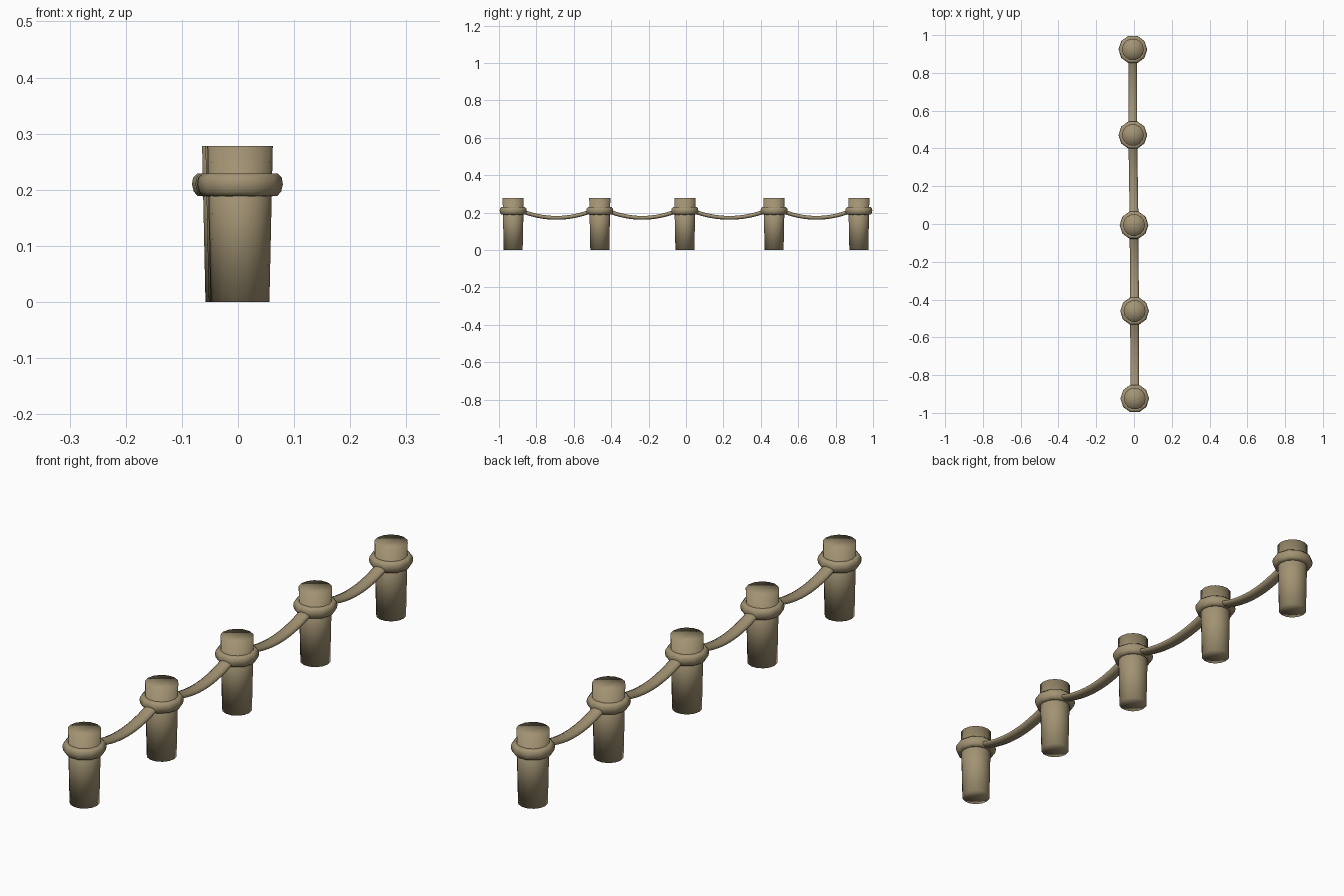
import bpy, bmesh, math

if "Cube" in bpy.data.objects:
    bpy.data.objects.remove(bpy.data.objects["Cube"])

mat = bpy.data.materials.new("weathered olive tan")
mat.diffuse_color = (0.36, 0.29, 0.17, 1)
mat.use_nodes = True
mat.node_tree.nodes["Principled BSDF"].inputs["Base Color"].default_value = mat.diffuse_color


def finish(name, bm):
    bmesh.ops.recalc_face_normals(bm, faces=bm.faces)
    me = bpy.data.meshes.new(name)
    bm.to_mesh(me)
    bm.free()
    me.materials.append(mat)
    for p in me.polygons:
        p.use_smooth = True
    ob = bpy.data.objects.new(name, me)
    bpy.context.collection.objects.link(ob)
    return ob


def bridge(bm, rings, closed=False):
    pairs = list(zip(rings, rings[1:])) + ([(rings[-1], rings[0])] if closed else [])
    for a, b in pairs:
        n = len(a)
        for i in range(n):
            bm.faces.new((a[i], a[(i + 1) % n], b[(i + 1) % n], b[i]))


def circle(bm, r, z, x, y, n):
    return [bm.verts.new((x + r * math.cos(2 * math.pi * i / n),
                          y + r * math.sin(2 * math.pi * i / n), z)) for i in range(n)]


def post(x, y):
    # tapered post, slightly wider at the top
    bm = bmesh.new()
    rings = [circle(bm, r, z, x, y, 14) for r, z in ((0.052, 0), (0.058, 0.278))]
    bridge(bm, rings)
    for ring, z in ((rings[0], 0.0), (rings[1], 0.272)):
        c = bm.verts.new((x, y, z))
        for i in range(14):
            bm.faces.new((ring[i], ring[(i + 1) % 14], c))
    finish("post", bm)
    # rope loop around the post
    bm = bmesh.new()
    prof = ((0.05, 0.188), (0.066, 0.189), (0.073, 0.197), (0.076, 0.21),
            (0.074, 0.222), (0.067, 0.229), (0.05, 0.229))
    bridge(bm, [circle(bm, r, z, x, y, 10) for r, z in prof], True)
    finish("rope_loop", bm)


def swag(x0, y0, x1, y1):
    # sagging rope between neighbouring posts
    bm = bmesh.new()
    rings, steps = [], 14
    ya, yb = y0 + 0.05, y1 - 0.05
    for s in range(steps + 1):
        t = s / steps
        u = 2 * t - 1
        y, z = ya + (yb - ya) * t, 0.172 + 0.034 * u * u
        slope = 0.136 * u / (yb - ya)
        x = x0 + (x1 - x0) * t
        ring = []
        for i in range(8):
            a = 2 * math.pi * i / 8 + math.pi / 8
            h = 0.011 * math.sin(a)
            ring.append(bm.verts.new((x + 0.025 * math.cos(a), y - h * slope, z + h)))
        rings.append(ring)
    bridge(bm, rings)
    bm.faces.new(rings[0])
    bm.faces.new(rings[-1])
    finish("rope_swag", bm)


spots = [(0.004, -0.924), (0.003, -0.461), (0.0, -0.006), (-0.006, 0.471), (-0.006, 0.924)]
for s in spots:
    post(*s)
for a, b in zip(spots, spots[1:]):
    swag(*a, *b)
